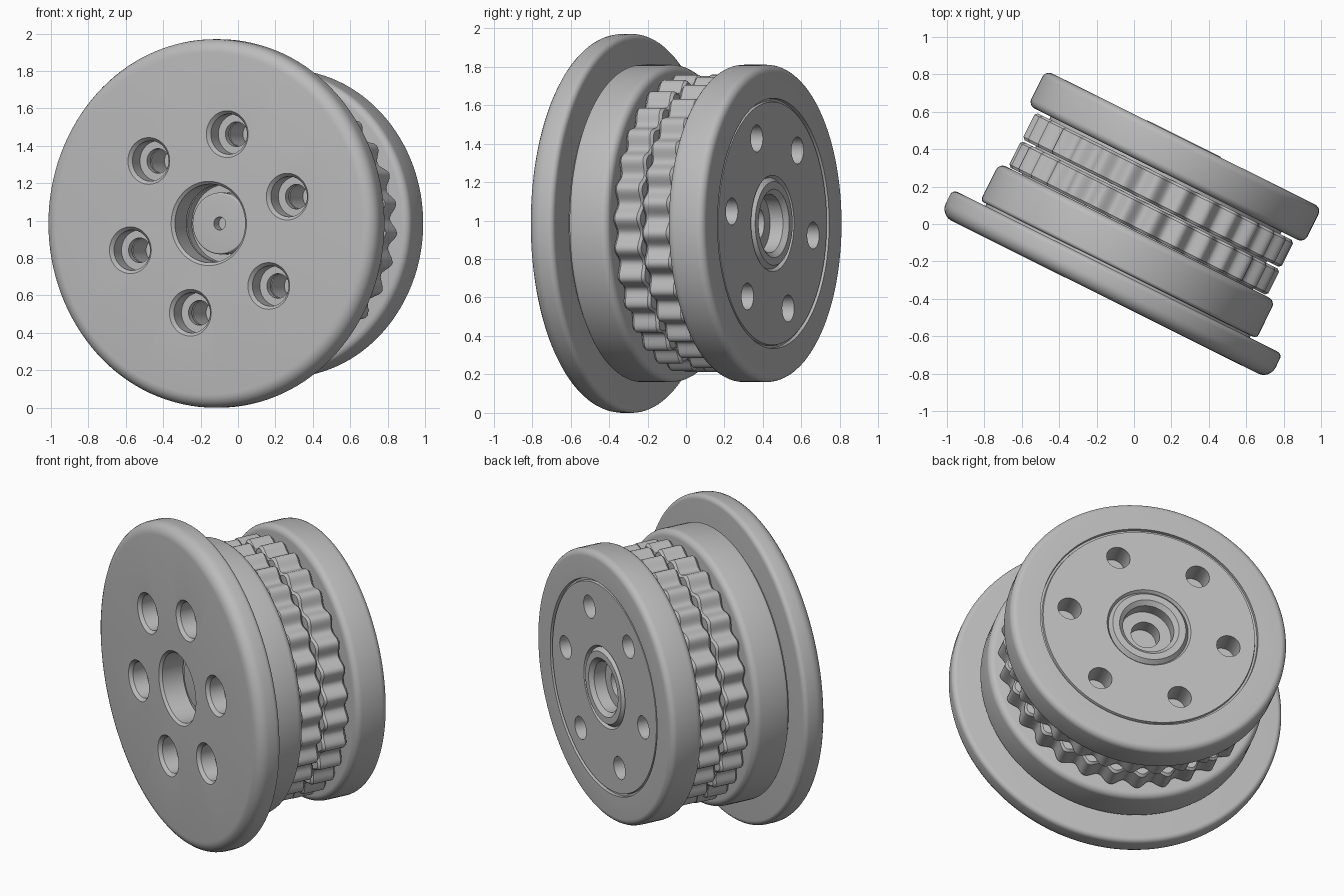
import bpy, bmesh, math
from mathutils import Matrix, Vector

if "Cube" in bpy.data.objects:
    bpy.data.objects.remove(bpy.data.objects["Cube"], do_unlink=True)

# Single grey finish
grey = bpy.data.materials.new("machined grey")
grey.use_nodes = True
colour = (0.5, 0.5, 0.5, 1)
grey.diffuse_color = colour
grey.node_tree.nodes["Principled BSDF"].inputs["Base Color"].default_value = colour

# Frame of the wheel: local z runs along the axle, from front to back
turn = math.radians(26.5)
side = Vector((math.cos(turn), -math.sin(turn), 0))
axle = Vector((math.sin(turn), math.cos(turn), 0))
frame = Matrix((side, Vector((0, 0, -1)), axle)).transposed().to_4x4()
frame.translation = side * 0.035 + Vector((0, 0, 0.985))


def make_object(name, bm):
    bmesh.ops.recalc_face_normals(bm, faces=bm.faces)
    mesh = bpy.data.meshes.new(name)
    bm.to_mesh(mesh)
    bm.free()
    mesh.materials.append(grey)
    obj = bpy.data.objects.new(name, mesh)
    bpy.context.collection.objects.link(obj)
    obj.matrix_world = frame
    return obj


def fillet(corners, steps=6):
    """Round each corner (radius, depth, size) of a closed profile."""
    points = []
    for i, corner in enumerate(corners):
        p = Vector(corner[:2])
        if len(corner) == 2:
            points.append(p)
            continue
        a = p + (Vector(corners[i - 1][:2]) - p).normalized() * corner[2]
        b = p + (Vector(corners[(i + 1) % len(corners)][:2]) - p).normalized() * corner[2]
        centre = a + b - p
        for k in range(steps + 1):
            f = k / steps * math.pi / 2
            points.append(centre + (a - centre) * math.cos(f) + (b - centre) * math.sin(f))
    return points


def lathe(name, corners, segments=96, offset=(0, 0)):
    points = fillet(corners)
    bm = bmesh.new()
    rings = []
    for s in range(segments):
        a = 2 * math.pi * s / segments
        rings.append([bm.verts.new((p.x * math.cos(a) + offset[0],
                                    p.x * math.sin(a) + offset[1], p.y)) for p in points])
    for s in range(segments):
        one, two = rings[s], rings[(s + 1) % segments]
        for i in range(len(points)):
            j = (i + 1) % len(points)
            if max(points[i].x, points[j].x) > 1e-6:
                bm.faces.new((one[i], one[j], two[j], two[i]))
    bmesh.ops.remove_doubles(bm, verts=bm.verts, dist=1e-5)
    return make_object(name, bm)


def drill(targets, corners, radius, phase):
    """Cut a circle of six holes into the targets."""
    for k in range(6):
        a = -math.radians(phase + 60 * k)
        cutter = lathe("hole_cutter", corners, 40,
                       (radius * math.cos(a), radius * math.sin(a)))
        cutter.hide_render = True
        for obj in targets:
            mod = obj.modifiers.new("hole", "BOOLEAN")
            mod.operation = "DIFFERENCE"
            mod.solver = "EXACT"
            mod.object = cutter
            bpy.context.view_layer.update()
            graph = bpy.context.evaluated_depsgraph_get()
            mesh = bpy.data.meshes.new_from_object(obj.evaluated_get(graph))
            obj.modifiers.clear()
            obj.data = mesh
        bpy.data.objects.remove(cutter, do_unlink=True)


def tooth_ring(name, start, end, phase, teeth=30):
    """Wavy toothed ring with chamfered edges."""
    bm = bmesh.new()
    count = teeth * 12
    chamfer = 0.014
    layers = []
    for depth, inset in ((start, chamfer), (start + chamfer, 0), (end - chamfer, 0), (end, chamfer)):
        ring = []
        for s in range(count):
            a = 2 * math.pi * s / count
            r = 0.752 + 0.022 * math.cos(teeth * (a - phase)) - inset
            ring.append(bm.verts.new((r * math.cos(a), r * math.sin(a), depth)))
        layers.append(ring)
    for low, high in zip(layers, layers[1:]):
        for s in range(count):
            n = (s + 1) % count
            bm.faces.new((low[s], low[n], high[n], high[s]))
    bm.faces.new(layers[0])
    bm.faces.new(layers[-1])
    return make_object(name, bm)


# Wide front flange with a central bore
flange = lathe("front_flange", [
    (0.225, -0.42), (0.985, -0.42, 0.07), (0.985, -0.268, 0.03),
    (0.21, -0.268), (0.21, -0.405)], 128)

# Front drum, with a recessed hub boss inside the bore
front_drum = lathe("front_drum", [
    (0, -0.23), (0.035, -0.23), (0.035, -0.29), (0.165, -0.29, 0.01),
    (0.165, -0.2), (0.21, -0.2), (0.21, -0.255), (0.825, -0.255, 0.02),
    (0.825, -0.03, 0.04), (0, -0.03)], 128)

# Neck joining flange and drum, and the core under the toothed rings
lathe("flange_neck", [(0.7, -0.275), (0.79, -0.275), (0.79, -0.24), (0.7, -0.24)])
lathe("core", [(0, -0.04), (0.69, -0.04), (0.69, 0.325), (0, 0.325)])

# Pair of staggered toothed rings
tooth_ring("front_tooth_ring", -0.025, 0.13, 0.07 + math.pi / 30)
tooth_ring("rear_tooth_ring", 0.14, 0.3, 0.07)

# Rear drum with a face groove, a raised centre lip and a stepped bore
rear_drum = lathe("rear_drum", [
    (0, 0.315), (0.825, 0.315, 0.04), (0.825, 0.525, 0.04),
    (0.65, 0.525), (0.648, 0.505), (0.636, 0.505), (0.632, 0.52),
    (0.25, 0.52), (0.238, 0.503), (0.218, 0.528), (0.178, 0.528),
    (0.152, 0.505), (0.152, 0.43), (0.085, 0.43), (0.085, 0.335), (0, 0.335)], 128)

# Counterbored front holes and plain rear holes
drill([flange, front_drum], [
    (0, -0.45), (0.125, -0.45), (0.125, -0.42), (0.108, -0.4),
    (0.108, -0.31), (0.066, -0.31), (0.066, -0.1), (0, -0.1)], 0.49, 17)
drill([rear_drum], [(0, 0.6), (0.07, 0.6), (0.07, 0.37), (0, 0.37)], 0.478, 7.5)

# Smooth shading with crisp edges
bpy.ops.object.select_all(action="DESELECT")
for obj in bpy.context.collection.objects:
    if obj.type == "MESH":
        obj.select_set(True)
        bpy.context.view_layer.objects.active = obj
bpy.ops.object.shade_smooth_by_angle(angle=math.radians(30))
